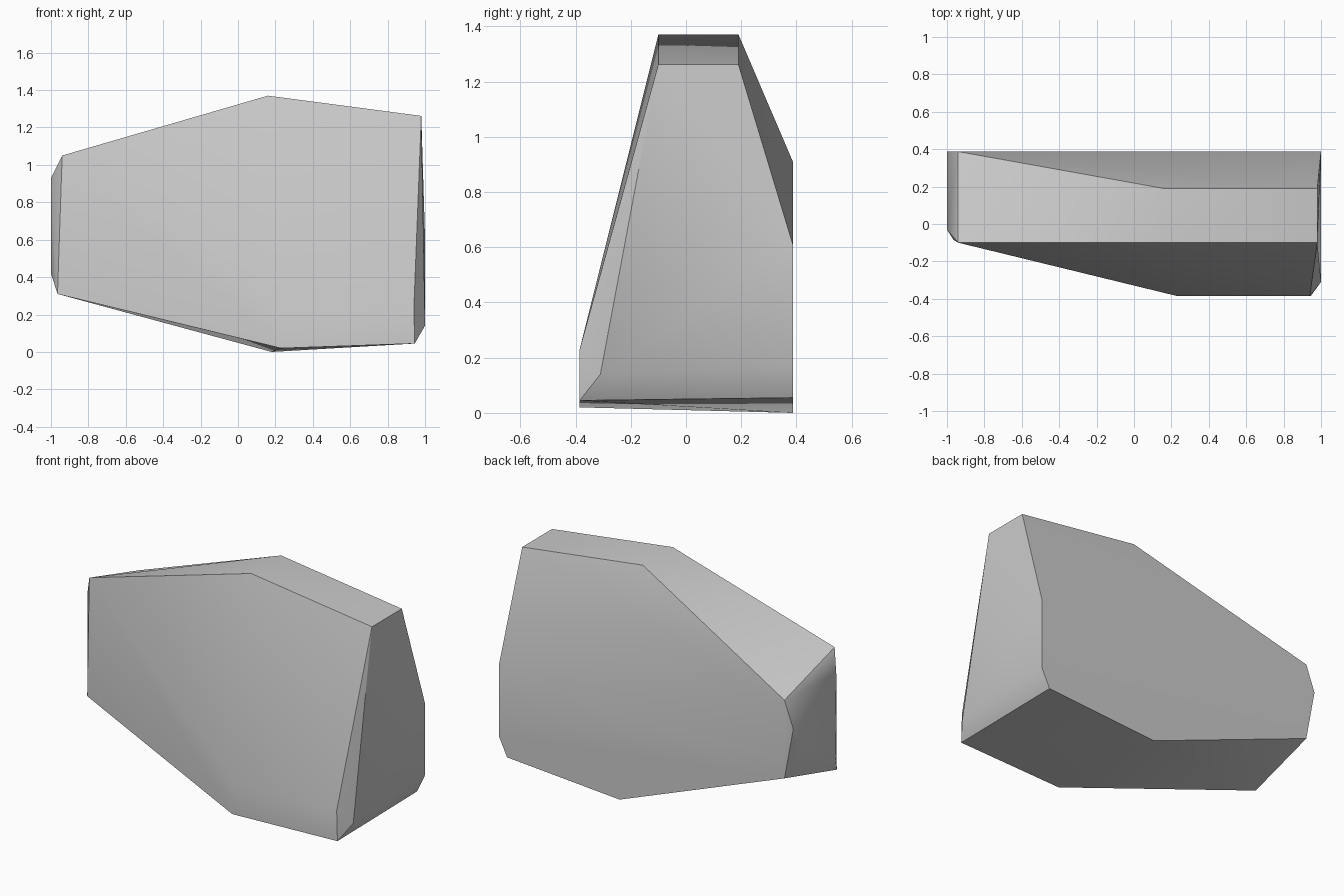
import bpy
import bmesh
import math
from mathutils import Vector

# Remove the default cube only
default_cube = bpy.data.objects.get("Cube")
if default_cube:
    bpy.data.objects.remove(default_cube, do_unlink=True)

BACK, FRONT = 0.387, -0.385
RIDGE_FRONT, RIDGE_BACK = -0.1, 0.19


def make_material(name, colour):
    material = bpy.data.materials.new(name)
    material.use_nodes = True
    material.diffuse_color = colour
    shader = material.node_tree.nodes["Principled BSDF"]
    shader.inputs["Base Color"].default_value = colour
    shader.inputs["Roughness"].default_value = 0.8
    return material


def make_hull(name, corner_groups, material):
    """Wrap a closed faceted block around the given corners."""
    bm = bmesh.new()
    for group in corner_groups:
        for corner in group:
            bm.verts.new(Vector(corner))
    result = bmesh.ops.convex_hull(bm, input=bm.verts[:])
    unused = [g for g in result["geom_interior"] + result["geom_unused"]
              if isinstance(g, bmesh.types.BMVert) and g.is_valid and not g.link_faces]
    if unused:
        bmesh.ops.delete(bm, geom=list(set(unused)), context="VERTS")
    bmesh.ops.recalc_face_normals(bm, faces=bm.faces[:])
    mesh = bpy.data.meshes.new(name)
    bm.to_mesh(mesh)
    bm.free()
    mesh.materials.append(material)
    block = bpy.data.objects.new(name, mesh)
    bpy.context.collection.objects.link(block)
    return block


# Flat ridge along the top
ridge = [(x, y, z) for x, z in ((0.16, 1.37), (0.98, 1.262))
         for y in (RIDGE_FRONT, RIDGE_BACK)]

# Sloping left-hand shoulder and chipped narrow end
narrow_end = [
    (-0.94, RIDGE_FRONT, 1.05), (-0.94, BACK, 0.91),
    (-1, -0.03, 0.93), (-1, BACK, 0.75),
    (-1, 0.33, 0.56), (-1, -0.02, 0.42),
    (-0.965, -0.085, 0.31), (-0.94, BACK, 0.43),
]

# Low front lip
front_lip = [(x, FRONT, z) for x, z in
             ((0.23, 0.02), (0.23, 0.22), (0.945, 0.045), (0.94, 0.23))]

# Upright back edge and the broad end
broad_end = [(1, -0.31, 0.14)] + [(x, BACK, z) for x, z in
             ((1, 0.61), (1, 0.17), (0.945, 0.055), (0.18, 0))]

stone = make_material("pale_grey_stone", (0.6, 0.6, 0.6, 1))
rock = make_hull("rock", (ridge, narrow_end, front_lip, broad_end), stone)

# Soft facets with crisp main edges
bpy.ops.object.select_all(action="DESELECT")
rock.select_set(True)
bpy.context.view_layer.objects.active = rock
bpy.ops.object.shade_smooth_by_angle(angle=math.radians(30))
